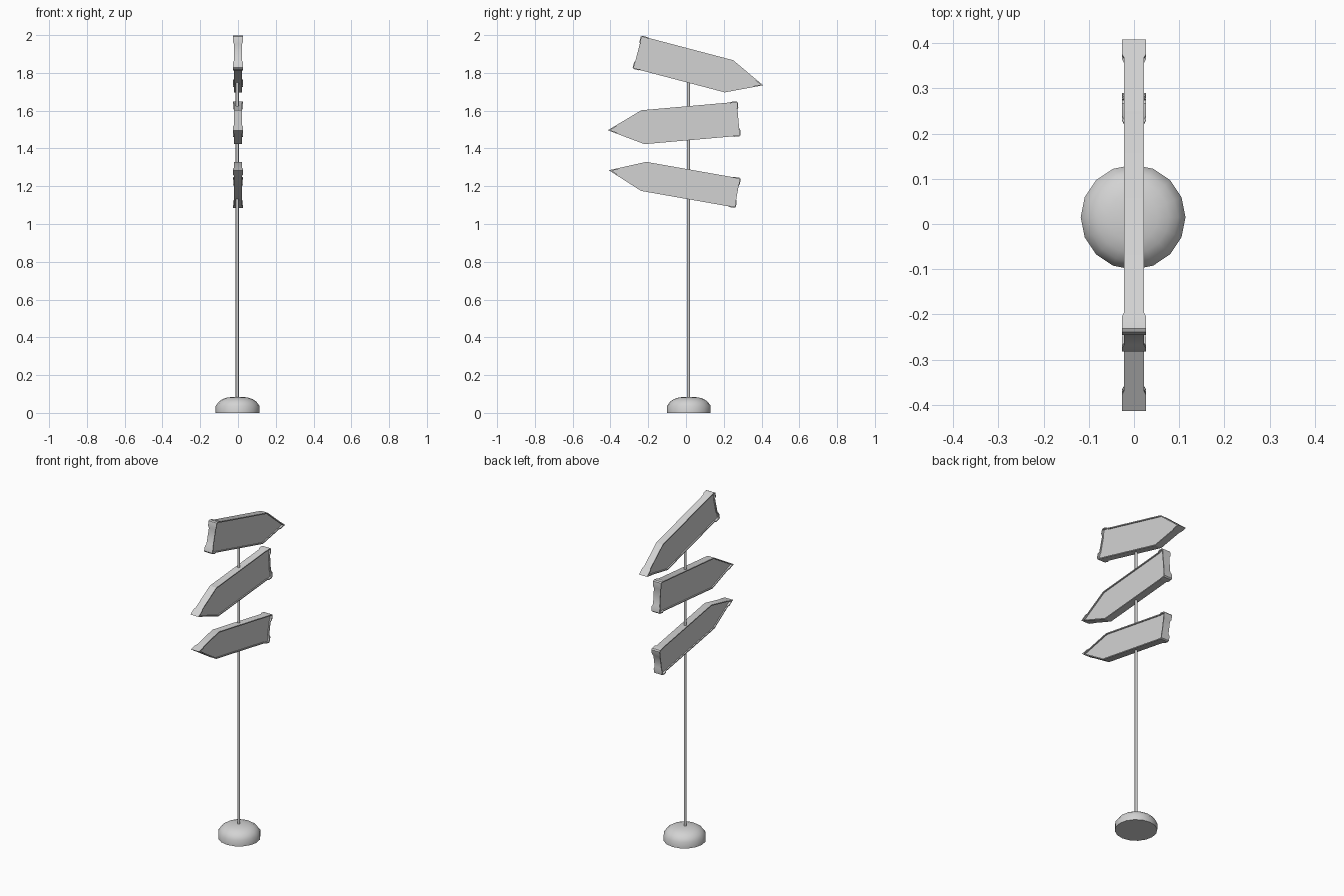
import bpy, bmesh, math
from mathutils import Vector

if "Cube" in bpy.data.objects:
    bpy.data.objects.remove(bpy.data.objects["Cube"])

# One plain grey for everything
grey = bpy.data.materials.new("light_grey")
grey.use_nodes = True
colour = (0.65, 0.65, 0.65, 1)
grey.diffuse_color = colour
grey.node_tree.nodes["Principled BSDF"].inputs["Base Color"].default_value = colour

THIN, THICK = 0.022, 0.027   # half thickness of rim and of its corner caps
RIM, PANEL = 0.006, 0.015    # rim width, half thickness of the recessed panel


def finish(name, bm, smooth_angle):
    bmesh.ops.recalc_face_normals(bm, faces=bm.faces[:])
    mesh = bpy.data.meshes.new(name)
    bm.to_mesh(mesh)
    bm.free()
    mesh.materials.append(grey)
    obj = bpy.data.objects.new(name, mesh)
    bpy.context.collection.objects.link(obj)
    bpy.ops.object.select_all(action="DESELECT")
    bpy.context.view_layer.objects.active = obj
    obj.select_set(True)
    bpy.ops.object.shade_smooth_by_angle(angle=math.radians(smooth_angle))
    return obj


def loft(name, rings, smooth_angle):
    """Skin a stack of equal rings and cap both ends."""
    bm = bmesh.new()
    loops = [[bm.verts.new(p) for p in ring] for ring in rings]
    n = len(loops[0])
    for a, b in zip(loops, loops[1:]):
        for i in range(n):
            j = (i + 1) % n
            bm.faces.new((a[i], a[j], b[j], b[i]))
    bm.faces.new(loops[0])
    bm.faces.new(loops[-1])
    return finish(name, bm, smooth_angle)


def inset(points, width):
    """Offset a clockwise outline inwards with mitred corners."""
    result = []
    for i, p in enumerate(points):
        d1 = (p - points[i - 1]).normalized()
        d2 = (points[(i + 1) % len(points)] - p).normalized()
        n1, n2 = Vector((d1.y, -d1.x)), Vector((d2.y, -d2.x))
        result.append(p + (n1 + n2) * width / (1 + n1.dot(n2)))
    return result


def arrow_sign(name, y, z, angle, height, length):
    """Arrow board whose flat end is centred on (y, z)."""
    h, shoulder = height / 2, length - 0.187
    tip, corner = Vector((length, 0)), Vector((shoulder, h))
    # Upper half outline from the flat end to the tip, with half thickness
    half = [
        (Vector((0.003, h - 0.042)), THIN),
        (Vector((-0.002, h - 0.03)), THICK),
        (Vector((-0.002, h - 0.003)), THICK),
        (Vector((0.005, h + 0.003)), THICK),
        (Vector((0.032, h + 0.003)), THICK),
        (Vector((0.042, h)), THIN),
        (corner, THIN),
        (corner.lerp(tip, 0.75), THIN),
        (corner.lerp(tip, 0.8), THICK),
    ]
    lower = [(Vector((p.x, -p.y)), t) for p, t in reversed(half)]
    outline = half + [(tip, THICK)] + lower
    outer = [p for p, t in outline]
    thick = [t for p, t in outline]
    inner = inset(outer, RIM)
    panel = [PANEL] * len(outer)

    def ring(points, depths, side):
        return [(side * d, p.x, p.y) for p, d in zip(points, depths)]

    rings = [ring(inner, panel, -1), ring(inner, thick, -1), ring(outer, thick, -1),
             ring(outer, thick, 1), ring(inner, thick, 1), ring(inner, panel, 1)]
    obj = loft(name, rings, 25)
    obj.location = (0, y, z)
    obj.rotation_euler.x = math.radians(angle)


def turned(name, profile, sides, centre, smooth_angle):
    """Round part from (radius, height) pairs."""
    turns = [2 * math.pi * i / sides for i in range(sides)]
    rings = [[(r * math.cos(a), r * math.sin(a), z) for a in turns] for r, z in profile]
    obj = loft(name, rings, smooth_angle)
    obj.location = (*centre, 0)


# Weighted base and pole
turned("base", [(0.116, 0), (0.116, 0.037), (0.099, 0.06), (0.08, 0.073),
                (0.055, 0.081), (0.025, 0.085)], 16, (-0.002, 0.015), 38)
turned("pole", [(0.008, 0.07), (0.008, 1.85)], 8, (-0.004, 0.013), 50)

# Arrow boards
arrow_sign("top_sign", -0.259, 1.91, -14.75, 0.176, 0.69)
arrow_sign("middle_sign", 0.28, 1.557, 185, 0.18, 0.697)
arrow_sign("bottom_sign", 0.275, 1.164, 170, 0.156, 0.694)
